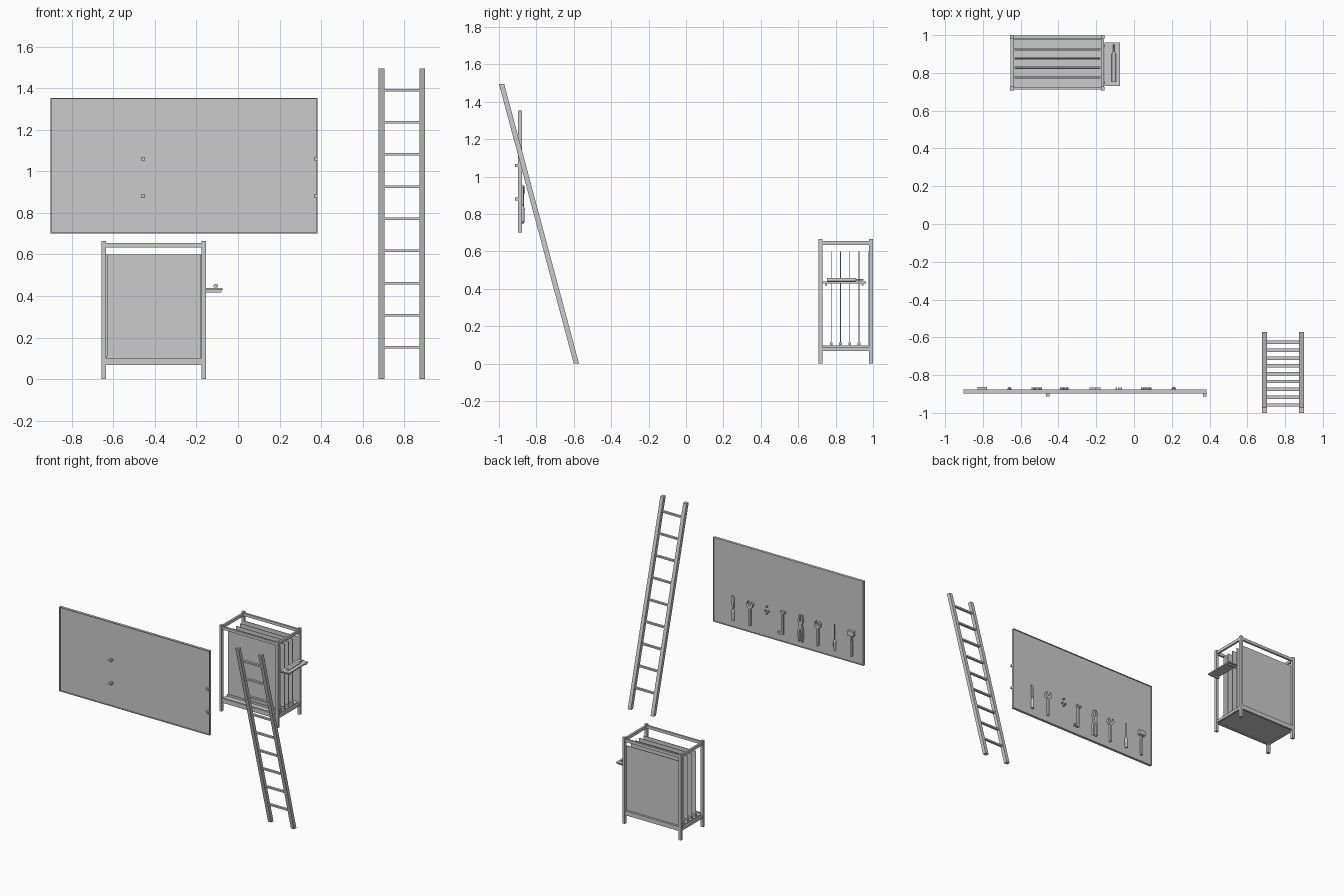
import bpy, bmesh, math
from mathutils import Matrix, Vector

if "Cube" in bpy.data.objects:
    bpy.data.objects.remove(bpy.data.objects["Cube"])


def finish(name, bm):
    bmesh.ops.recalc_face_normals(bm, faces=bm.faces)
    me = bpy.data.meshes.new(name)
    bm.to_mesh(me)
    bm.free()
    ob = bpy.data.objects.new(name, me)
    bpy.context.collection.objects.link(ob)
    return ob


def boxes(name, *bounds):
    """One object made of boxes, each (x0, x1, y0, y1, z0, z1)."""
    bm = bmesh.new()
    for x0, x1, y0, y1, z0, z1 in bounds:
        m = Matrix.Translation(((x0+x1)/2, (y0+y1)/2, (z0+z1)/2)) @ Matrix.Diagonal((x1-x0, y1-y0, z1-z0, 1))
        bmesh.ops.create_cube(bm, size=1, matrix=m)
    return finish(name, bm)


def rods(name, *segs, sides=12):
    """One object made of cylinders, each (start, end, r0, r1)."""
    bm = bmesh.new()
    for a, b, r0, r1 in segs:
        a, b = Vector(a), Vector(b)
        d = b - a
        m = Matrix.Translation((a+b)/2) @ d.to_track_quat('Z', 'Y').to_matrix().to_4x4()
        bmesh.ops.create_cone(bm, cap_ends=True, segments=sides, radius1=r0, radius2=r1, depth=d.length, matrix=m)
    for f in bm.faces:
        f.smooth = len(f.verts) == 4
    for e in bm.edges:
        e.smooth = e.calc_face_angle(0) < 0.7
    return finish(name, bm)


def plates(name, y0, y1, *outlines):
    """Flat outlines in x, z given thickness from y0 to y1."""
    bm = bmesh.new()
    for pts in outlines:
        f = bm.faces.new([bm.verts.new((x, y0, z)) for x, z in pts])
        r = bmesh.ops.extrude_face_region(bm, geom=[f])
        bmesh.ops.translate(bm, vec=(0, y1-y0, 0), verts=[v for v in r['geom'] if isinstance(v, bmesh.types.BMVert)])
    return finish(name, bm)


# Leaning ladder: two sloped rails with level ends, nine rungs
def rail(name, x0, x1):
    bm = bmesh.new()
    prof = [(-0.600, 0), (-0.572, 0), (-0.972, 1.495), (-1.0, 1.495)]
    f = bm.faces.new([bm.verts.new((x0, y, z)) for y, z in prof])
    r = bmesh.ops.extrude_face_region(bm, geom=[f])
    bmesh.ops.translate(bm, vec=(x1-x0, 0, 0), verts=[v for v in r['geom'] if isinstance(v, bmesh.types.BMVert)])
    finish(name, bm)


rail("ladder_left_rail", 0.677, 0.704)
rail("ladder_right_rail", 0.873, 0.9)
for i in range(9):
    z = 0.153 + i*0.1547
    y = -0.586 - 0.4*z/1.495
    boxes(f"ladder_rung_{i+1}", (0.70, 0.877, y-0.009, y+0.009, z-0.006, z+0.006))

# Tool board: thin panel in a slim raised rim
X0, X1, Y0, Y1, Z0, Z1, T = -0.902, 0.383, -0.897, -0.877, 0.70, 1.352, 0.005
boxes("board_panel", (X0+T, X1-T, -0.889, -0.883, Z0+T, Z1-T))
boxes("board_rim", (X0, X1, Y0, Y1, Z0, Z0+T), (X0, X1, Y0, Y1, Z1-T, Z1),
      (X0, X0+T, Y0, Y1, Z0+T, Z1-T), (X1-T, X1, Y0, Y1, Z0+T, Z1-T))
for i, x in enumerate((-0.457, 0.374)):
    for j, z in enumerate((0.88, 1.06)):
        boxes(f"board_peg_{i}_{j}", (x-0.009, x+0.009, -0.914, -0.888, z-0.008, z+0.008))

# Tools hanging on the rear of the board
YA, YB, YM = -0.884, -0.865, -0.874


def wrench(name, x):
    # Open jaw made from an arc, narrowing into the handle
    c, pts = 0.918, []
    for k in range(9):
        a = math.radians(122 + k*14.5)
        pts.append((x + 0.028*math.cos(a), c + 0.028*math.sin(a)))
    left = pts[:8] + [(x-0.008, c-0.03)]
    right = [(2*x-p, q) for p, q in reversed(left)]
    grip = [(x+0.008, 0.755), (x, 0.75), (x-0.008, 0.755)]
    inner = [(x+0.011, c+0.002), (x, c-0.008), (x-0.011, c+0.002)]
    plates(name, YA, YB, left + grip[::-1] + right + inner)


wrench("wrench_large", -0.515)
wrench("wrench_small", 0.065)


def driver(name, x, grip_top, w, top):
    rods(name, ((x, YM, 0.757), (x, YM, grip_top), w*0.85, w),
         ((x, YM, grip_top), (x, YM, grip_top+0.012), w, w*0.5),
         ((x, YM, grip_top), (x, YM, top), 0.004, 0.004))


driver("screwdriver", -0.66, 0.83, 0.011, 0.955)
driver("chisel_handle", 0.21, 0.83, 0.012, 0.945)
plates("chisel_blade", -0.88, -0.87, [(0.203, 0.85), (0.217, 0.85), (0.222, 0.945), (0.199, 0.935)])

# Hammer
boxes("hammer_head", (-0.828, -0.778, YA, -0.862, 0.91, 0.946))
plates("hammer_handle", YA, -0.868, [(-0.810, 0.75), (-0.796, 0.75), (-0.794, 0.82), (-0.798, 0.91), (-0.808, 0.91), (-0.812, 0.82)])

# Square
boxes("square_tool", (-0.22, -0.206, YA, -0.868, 0.76, 0.94), (-0.206, -0.178, YA, YB, 0.76, 0.775),
      (-0.236, -0.2, YA, YB, 0.925, 0.94))

# Crossed pliers
def mirrored(pts, x):
    return [pts, [(2*x-p, q) for p, q in reversed(pts)]]


plates("pliers", YA, YB, *mirrored([(-0.382, 0.954), (-0.372, 0.95), (-0.374, 0.91), (-0.357, 0.87), (-0.347, 0.82),
       (-0.352, 0.748), (-0.363, 0.75), (-0.361, 0.82), (-0.374, 0.865), (-0.392, 0.905)], -0.37))

# Small hooks of an empty tool place
boxes("empty_hooks", *[(x-0.004, x+0.004, YA, YB, z-0.004, z+0.004)
      for x, z in ((-0.095, 0.905), (-0.08, 0.94), (-0.068, 0.905), (-0.08, 0.885))])

# Rack for flat sheets: posts, rails, shelf
A0, A1, B0, B1, P = -0.656, -0.155, 0.708, 1.0, 0.021
for nx, x in (("left", A0), ("right", A1-P)):
    for ny, y in (("front", B0), ("back", B1-P)):
        boxes(f"rack_{ny}_{nx}_post", (x, x+P, y, y+P, 0, 0.665))
for tag, z0, z1 in (("top", 0.634, 0.656), ("bottom", 0.068, 0.102)):
    for ny, y in (("front", B0+0.003), ("back", B1-0.018)):
        boxes(f"rack_{ny}_{tag}_rail", (A0+P, A1-P, y, y+0.015, z0, z1))
    if tag == "bottom":
        z1 = 0.088
    for nx, x in (("left", A0+0.003), ("right", A1-0.018)):
        boxes(f"rack_{nx}_{tag}_rail", (x, x+0.015, B0+P, B1-P, z0, z1))
boxes("rack_shelf", (A0+0.016, A1-0.016, B0+0.016, B1-0.016, 0.075, 0.097))

# Sheets standing in floor strips, plus the back sheet
for i in range(4):
    y = 0.777 + i*0.0493
    boxes(f"sheet_{i+1}", (-0.63, -0.18, y-0.002, y+0.002, 0.1, 0.6))
    boxes(f"sheet_strip_{i+1}", (-0.632, -0.178, y-0.007, y-0.002, 0.096, 0.112),
          (-0.632, -0.178, y+0.002, y+0.007, 0.096, 0.112))
boxes("back_sheet", (-0.635, -0.176, 0.976, 0.981, 0.1, 0.6))

# Side tray on brackets, holding a screwdriver
boxes("side_tray", (-0.155, -0.075, 0.73, 0.962, 0.429, 0.438))
for n, y in (("front", 0.742), ("back", 0.938)):
    boxes(f"tray_{n}_bracket", (-0.16, -0.08, y, y+0.012, 0.418, 0.43))
rods("tray_screwdriver", ((-0.107, 0.755, 0.448), (-0.107, 0.9, 0.448), 0.011, 0.011),
     ((-0.107, 0.9, 0.448), (-0.107, 0.912, 0.448), 0.011, 0.005),
     ((-0.107, 0.9, 0.448), (-0.107, 0.95, 0.448), 0.004, 0.004))
